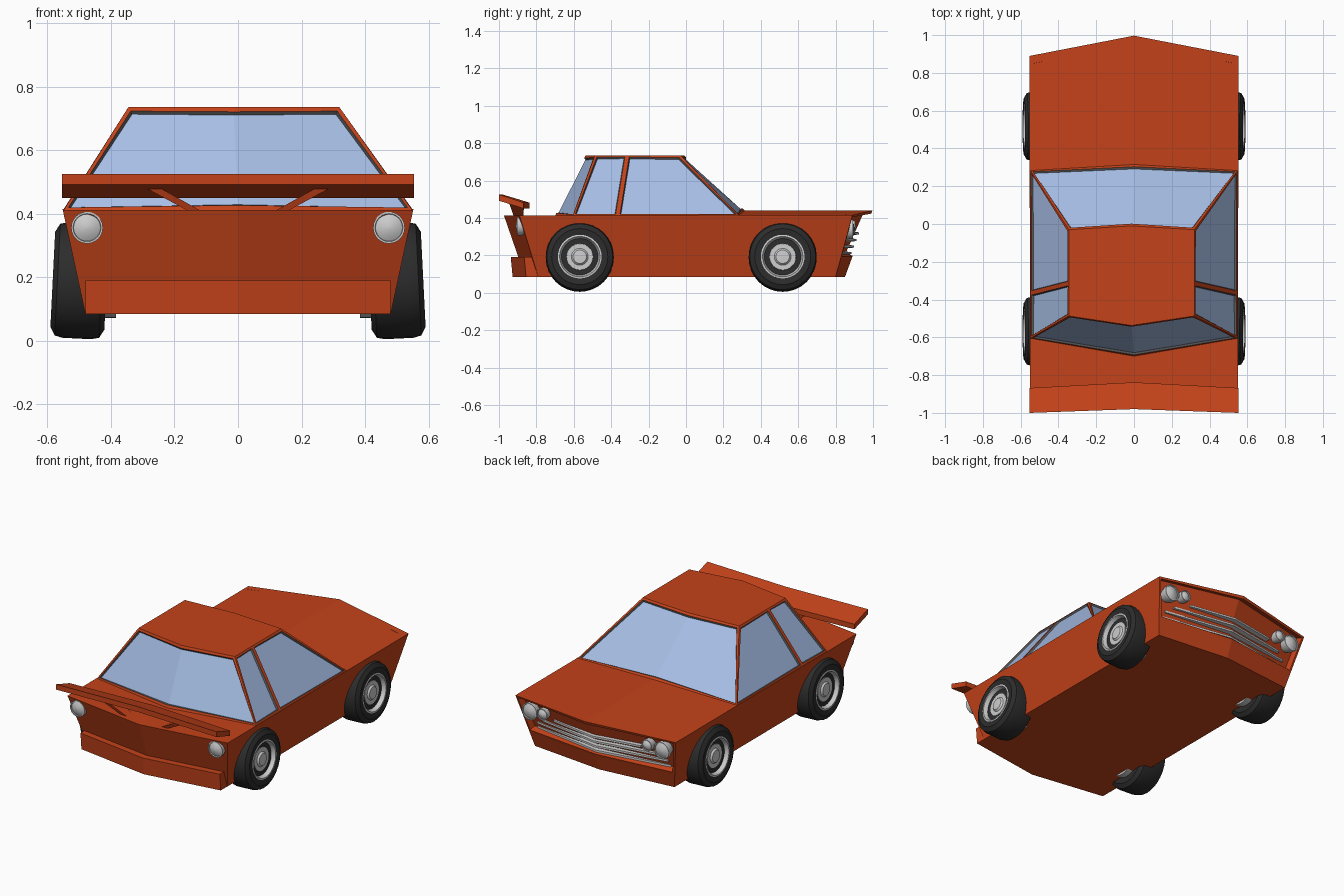
import bpy, bmesh
from math import sin, cos, tau
from mathutils import Vector

if "Cube" in bpy.data.objects:
    bpy.data.objects.remove(bpy.data.objects["Cube"])


def material(name, r, g, b):
    m = bpy.data.materials.new(name)
    m.diffuse_color = (r, g, b, 1)
    m.use_nodes = True
    m.node_tree.nodes["Principled BSDF"].inputs["Base Color"].default_value = m.diffuse_color
    return m


PAINT = material("orange_paint", 0.55, 0.055, 0.01)
GLASS = material("blue_glass", 0.38, 0.51, 0.78)
RUBBER = material("black_rubber", 0.025, 0.025, 0.025)
TRIM = material("dark_trim", 0.1, 0.1, 0.1)


def loft(rings):
    """Skin closed rings of equal length and cap both ends."""
    bm = bmesh.new()
    vs = [[bm.verts.new(p) for p in ring] for ring in rings]
    n = len(vs[0])
    for a, b in zip(vs, vs[1:]):
        for i in range(n):
            j = (i + 1) % n
            bm.faces.new((a[i], a[j], b[j], b[i]))
    bm.faces.new(vs[0])
    bm.faces.new(vs[-1])
    bmesh.ops.recalc_face_normals(bm, faces=bm.faces)
    bm.normal_update()
    return bm


def finish(bm, name, *mats):
    me = bpy.data.meshes.new(name)
    bm.to_mesh(me)
    bm.free()
    for m in mats:
        me.materials.append(m)
    ob = bpy.data.objects.new(name, me)
    bpy.context.collection.objects.link(ob)
    return ob


def chevron(name, w, end, mid, *mats):
    """Bar across the car, (y, z) sections at the ends and the middle."""
    rings = [[(x, y, z) for y, z in sec] for x, sec in ((-w, end), (0, mid), (w, end))]
    return finish(loft(rings), name, *mats)


def lathe(name, profile, loc, axis, *mats, n=32):
    """Revolve (height, radius) points about an axis."""
    rings = [[(r * cos(tau * i / n), r * sin(tau * i / n), h) for i in range(n)]
             for h, r in profile]
    ob = finish(loft(rings), name, *mats)
    ob.location = loc
    ob.rotation_euler = Vector(axis).to_track_quat('Z', 'Y').to_euler()
    bpy.ops.object.select_all(action='DESELECT')
    ob.select_set(True)
    bpy.context.view_layer.objects.active = ob
    bpy.ops.object.shade_smooth_by_angle(angle=0.6)
    return ob


# Body shell: half-width follows height, nose and tail are pointed in plan
def half_width(z):
    return 0.462 + 0.217 * z


side = [(-0.79, 0.085), (-0.89, 0.412), (-0.61, 0.412), (0.28, 0.415),
        (0.89, 0.415), (0.826, 0.18), (0.80, 0.085)]
centre = [(-0.86, 0.085), (-0.973, 0.412), (-0.70, 0.412), (0.31, 0.44),
          (0.997, 0.44), (0.885, 0.18), (0.85, 0.085)]
bm = loft([[(s * half_width(z), y, z) for y, z in sec]
           for s, sec in ((-1, side), (0, centre), (1, side))])
nose = [f for f in bm.faces if f.normal.y > 0.5 and f.calc_center_median().z > 0.2]
bmesh.ops.inset_region(bm, faces=nose, thickness=0.018, depth=0)
bmesh.ops.inset_region(bm, faces=nose, thickness=0.002, depth=-0.04)
finish(bm, "body", PAINT)

# Cabin with recessed windows
base = [(0, 0.315, 0.44), (0.548, 0.283, 0.415), (0.548, -0.365, 0.412),
        (0.548, -0.605, 0.412), (0, -0.70, 0.412), (-0.548, -0.605, 0.412),
        (-0.548, -0.365, 0.412), (-0.548, 0.283, 0.415)]
roof = [(0, -0.01), (0.332, -0.03), (0.332, -0.315), (0.332, -0.487),
        (0, -0.537), (-0.332, -0.487), (-0.332, -0.315), (-0.332, -0.03)]
bm = loft([base, [(x - 0.013, y, 0.735) for x, y in roof]])
walls = [f for f in bm.faces if len(f.verts) == 4]
front = [f for f in walls if f.normal.y > 0.5]
rear = [f for f in walls if f.normal.y < -0.5]
panes = [front, rear] + [[f] for f in walls if f not in front + rear]
for pane in panes:
    bmesh.ops.inset_region(bm, faces=pane, thickness=0.016, depth=0)
    rim = bmesh.ops.inset_region(bm, faces=pane, thickness=0.007, depth=-0.01)["faces"]
    for f in rim:
        f.material_index = 2
    for f in pane:
        f.material_index = 1
finish(bm, "cabin", PAINT, GLASS, TRIM)

# Rear bumper
chevron("rear_bumper", 0.48,
        [(-0.865, 0.19), (-0.855, 0.085), (-0.77, 0.085), (-0.77, 0.19)],
        [(-0.937, 0.19), (-0.927, 0.085), (-0.80, 0.085), (-0.80, 0.19)], PAINT)

# Rear spoiler and its slanted struts
chevron("spoiler", 0.553,
        [(-1.0, 0.525), (-0.868, 0.482), (-0.868, 0.45), (-1.0, 0.492)],
        [(-0.98, 0.525), (-0.838, 0.482), (-0.838, 0.45), (-0.98, 0.492)], PAINT)
for s in (-1, 1):
    rings = [[(s * x0, y0, z), (s * x1, y0, z), (s * x1, y1, z), (s * x0, y1, z)]
             for x0, x1, y0, y1, z in ((0.11, 0.15, -0.92, -0.87, 0.405),
                                       (0.24, 0.285, -0.945, -0.865, 0.478))]
    finish(loft(rings), "spoiler_strut", PAINT)


# Grille bars following the pointed nose
def nose_y(x, z, depth):
    return 0.885 + 0.4 * (z - 0.18) - 0.17 * abs(x) - depth


for z, w in ((0.212, 0.46), (0.247, 0.45), (0.282, 0.40), (0.317, 0.30)):
    secs = [[(nose_y(x, z, d), z + h) for d, h in
             ((0.06, -0.009), (0.014, -0.006), (0.014, 0.006), (0.06, 0.009))]
            for x in (w, 0)]
    chevron("grille_bar", w, *secs)

# Lamps: stepped rim with a shallow domed lens
for s in (-1, 1):
    for name, x, y, z, r, d in (("headlight", 0.455, 0.885, 0.34, 0.052, 1),
                                ("inner_headlight", 0.36, 0.895, 0.35, 0.036, 1),
                                ("tail_light", 0.475, -0.895, 0.356, 0.05, -1)):
        lathe(name, [(-0.06, r * 0.7), (-0.015, r), (0.008, r), (0.008, r * 0.88),
                     (0.002, r * 0.85), (0.012, r * 0.5), (0.016, 0.002)],
              (s * x, y, z), (0, d, 0), n=24)

# Wheels with slight camber
tyre = [(-0.08, 0.11), (-0.085, 0.15), (-0.07, 0.176), (-0.045, 0.182),
        (0.045, 0.182), (0.07, 0.176), (0.085, 0.15), (0.08, 0.115), (0.06, 0.11)]
rim = [(-0.12, 0.112), (0.082, 0.117), (0.084, 0.108), (0.055, 0.096), (0.05, 0.075),
       (0.062, 0.07), (0.062, 0.045), (0.072, 0.036), (0.074, 0.002)]
for s in (-1, 1):
    for y in (-0.568, 0.517):
        lathe("tyre", tyre, (s * 0.498, y, 0.189), (s, 0, 0.05), RUBBER)
        lathe("wheel_rim", rim, (s * 0.498, y, 0.189), (s, 0, 0.05))
